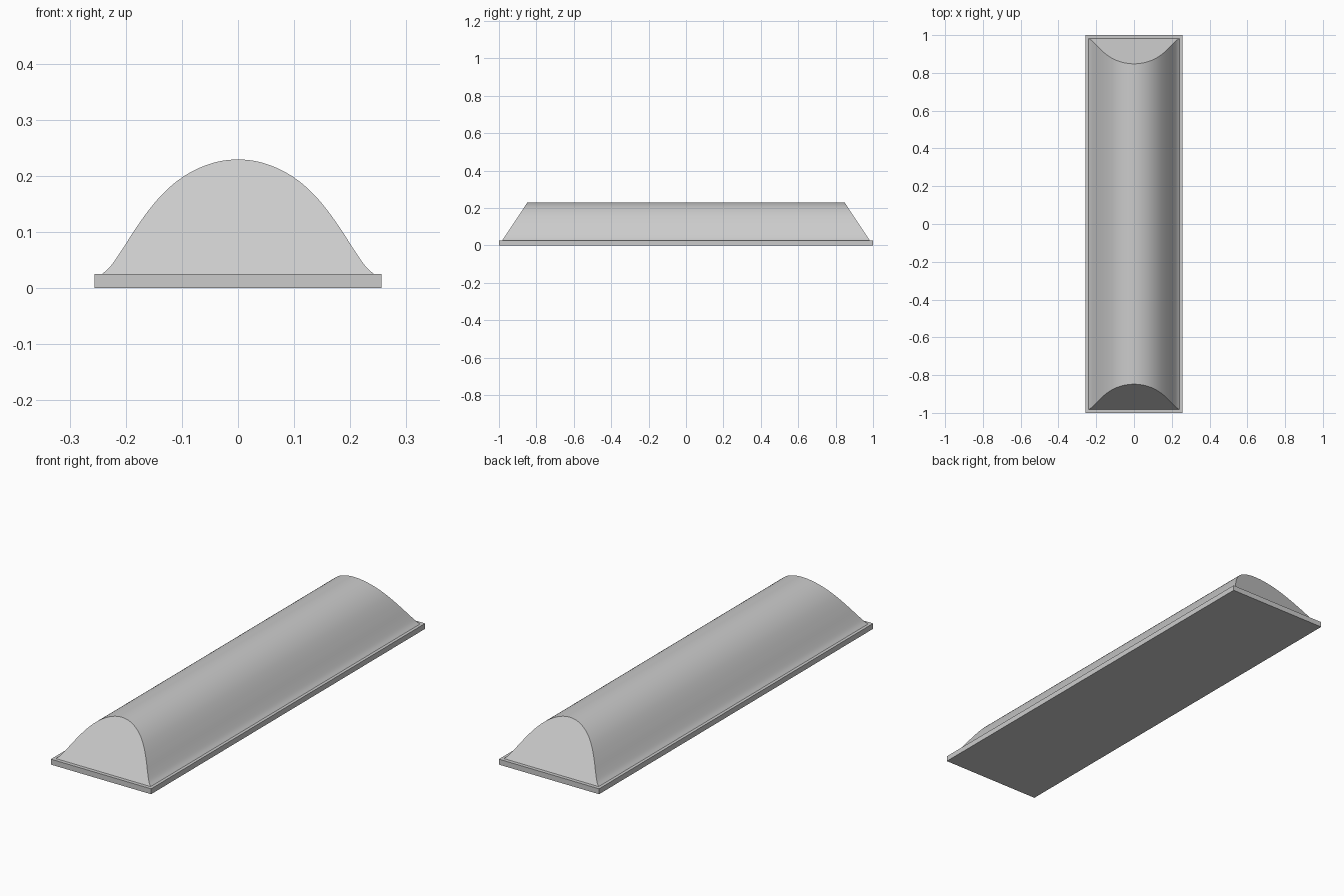
import bpy, bmesh
from mathutils import Vector

if "Cube" in bpy.data.objects:
    bpy.data.objects.remove(bpy.data.objects["Cube"])

BASE_W, BASE_H, LENGTH = 0.512, 0.025, 2.0
STEPS = 4  # subdivisions per profile segment

# Base plate
bpy.ops.mesh.primitive_cube_add(size=1, location=(0, 0, BASE_H / 2))
base = bpy.context.object
base.name = "base_plate"
base.scale = (BASE_W, LENGTH, BASE_H)
bpy.ops.object.transform_apply(location=False, rotation=False, scale=True)

# Half cross-section of the rounded ridge, from foot to crown
half = [(0.242, 0.025), (0.227, 0.039), (0.208, 0.066), (0.185, 0.102),
        (0.158, 0.140), (0.131, 0.171), (0.101, 0.196), (0.069, 0.214),
        (0.034, 0.2255), (0, 0.229)]
keys = [Vector(p) for p in half] + [Vector((-x, z)) for x, z in half[-2::-1]]


def smooth_path(pts):
    """Catmull-Rom curve through the points."""
    out = []
    for i in range(len(pts) - 1):
        p0, p1, p2 = pts[max(i - 1, 0)], pts[i], pts[i + 1]
        p3 = pts[min(i + 2, len(pts) - 1)]
        for s in range(STEPS):
            t = s / STEPS
            out.append(0.5 * (2 * p1 + (p2 - p0) * t
                              + (2 * p0 - 5 * p1 + 4 * p2 - p3) * t * t
                              + (3 * p1 - p0 - 3 * p2 + p3) * t ** 3))
    return out + [pts[-1]]


def end_y(z):
    """Sloped end plane: leans inward with height."""
    return 0.983 - (z - 0.025) / 0.204 * 0.135


# Ridge: profile swept along y, both ends cut at a slope
path = smooth_path(keys)
bm = bmesh.new()
front, back = [[bm.verts.new((p.x, side * end_y(p.y), p.y)) for p in path]
               for side in (-1, 1)]
n = len(path)
for i in range(n):
    j = (i + 1) % n
    bm.faces.new((front[i], front[j], back[j], back[i]))
bm.faces.new(front)
bm.faces.new(back)
bmesh.ops.recalc_face_normals(bm, faces=bm.faces)
mesh = bpy.data.meshes.new("rounded_ridge")
bm.to_mesh(mesh)
bm.free()
ridge = bpy.data.objects.new("rounded_ridge", mesh)
bpy.context.collection.objects.link(ridge)

# Smooth the curved top, keep end edges crisp
bpy.ops.object.select_all(action='DESELECT')
ridge.select_set(True)
bpy.context.view_layer.objects.active = ridge
bpy.ops.object.shade_smooth_by_angle()
